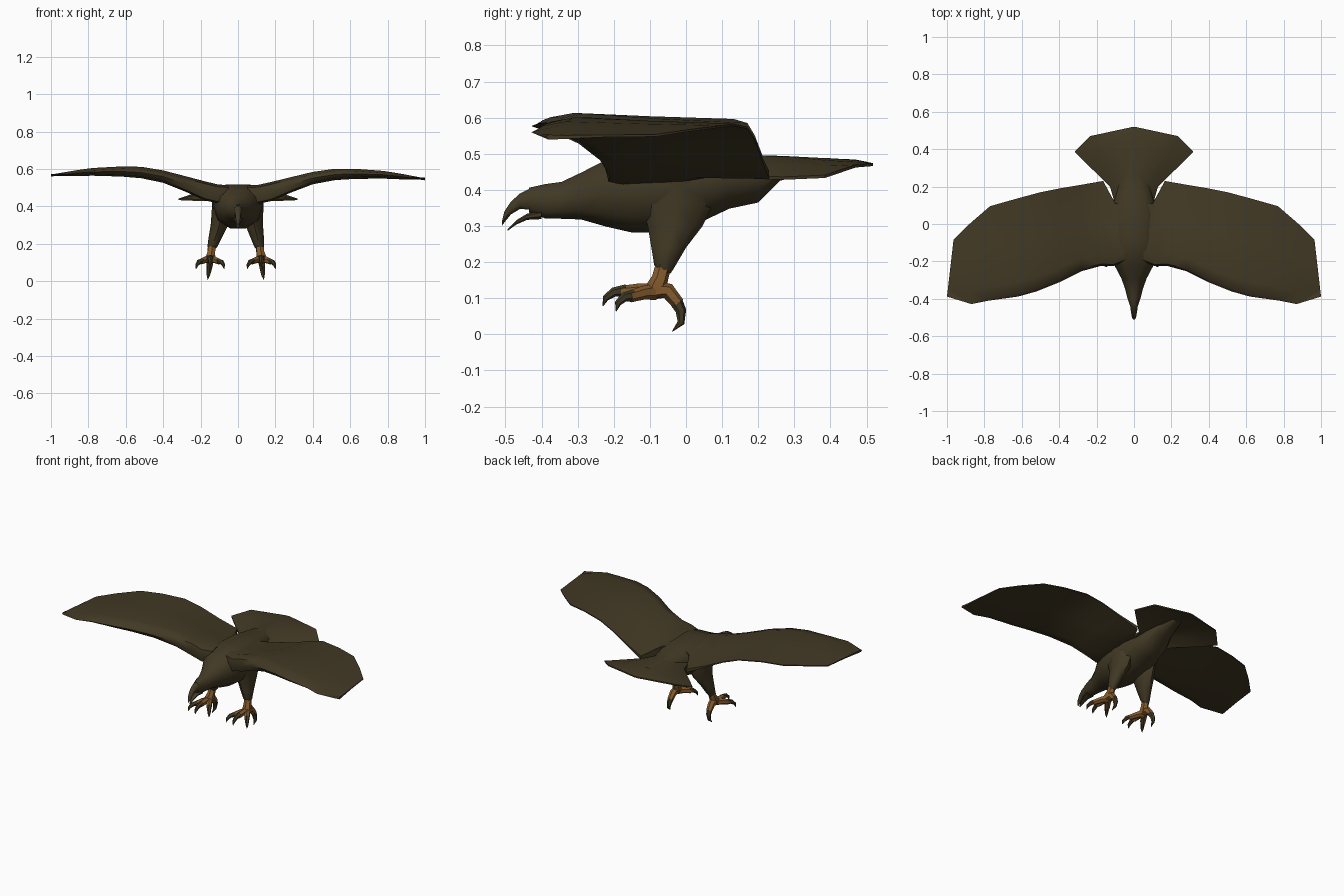
import bpy, bmesh, math
from mathutils import Vector

if "Cube" in bpy.data.objects:
    bpy.data.objects.remove(bpy.data.objects["Cube"])


def material(name, rgb):
    m = bpy.data.materials.new(name)
    m.diffuse_color = (*rgb, 1)
    m.use_nodes = True
    m.node_tree.nodes["Principled BSDF"].inputs["Base Color"].default_value = m.diffuse_color
    return m


BROWN = material("dark brown plumage", (0.054, 0.041, 0.018))
ORANGE = material("orange skin", (0.235, 0.105, 0.026))


def loft(name, rings, mat, angle=50):
    """Skin a closed, capped surface over equal-length rings of points."""
    bm = bmesh.new()
    vs = [[bm.verts.new(p) for p in r] for r in rings]
    n = len(rings[0])
    for a, b in zip(vs, vs[1:]):
        for i in range(n):
            j = (i + 1) % n
            bm.faces.new((a[i], a[j], b[j], b[i]))
    bm.faces.new(vs[0])
    bm.faces.new(vs[-1])
    bmesh.ops.recalc_face_normals(bm, faces=bm.faces)
    me = bpy.data.meshes.new(name)
    bm.to_mesh(me)
    bm.free()
    me.materials.append(mat)
    ob = bpy.data.objects.new(name, me)
    bpy.context.collection.objects.link(ob)
    bpy.ops.object.select_all(action='DESELECT')
    ob.select_set(True)
    bpy.context.view_layer.objects.active = ob
    bpy.ops.object.shade_smooth_by_angle(angle=math.radians(angle))
    return ob


def body_loft(name, stations, sides=10):
    """Stations along y: (y, top z, bottom z, half width); wide ones get a flat back."""
    rings = []
    for y, zt, zb, w in stations:
        ring = []
        for k in range(sides):
            a = math.tau * (k + .5) / sides + math.pi / 2
            c, s = math.cos(a), math.sin(a)
            p = .6 if w > .08 and s > 0 else 1
            s = max(-1, min(1, s / math.cos(math.pi / sides)))
            ring.append((w * math.copysign(abs(c) ** p, c), y,
                         (zt + zb) / 2 + (zt - zb) / 2 * s))
        rings.append(ring)
    return loft(name, rings, BROWN)


def tube(name, pts, mat, sides=6):
    """Tapered tube through (x, y, z, radius) points."""
    ps = [Vector(p[:3]) for p in pts]
    rings = []
    for i, p in enumerate(ps):
        d = (ps[min(i + 1, len(ps) - 1)] - ps[max(i - 1, 0)]).normalized()
        u = d.cross(Vector((1, 0.13, 0))).normalized()
        v = d.cross(u)
        rings.append([p + pts[i][3] * (u * math.cos(t) + v * math.sin(t))
                      for t in (math.tau * k / sides for k in range(sides))])
    return loft(name, rings, mat)


# Body with head, running from face to tail root
body_loft("body", [
    (-.435, .406, .337, .022), (-.39, .416, .321, .037), (-.345, .422, .320, .048),
    (-.29, .448, .318, .068), (-.22, .484, .298, .105), (-.15, .51, .282, .128),
    (-.08, .516, .282, .136), (.05, .512, .315, .132), (.12, .505, .348, .112),
    (.2, .496, .365, .092), (.26, .492, .425, .07), (.40, .488, .470, .03)])

# Open hooked beak
body_loft("upper_beak", [
    (-.42, .41, .345, .025), (-.46, .39, .347, .019), (-.485, .367, .332, .015),
    (-.503, .340, .310, .011), (-.510, .312, .300, .004)], 8)
body_loft("lower_beak", [
    (-.40, .345, .319, .028), (-.44, .334, .317, .019),
    (-.47, .316, .304, .012), (-.495, .291, .286, .004)], 8)

# Wings: (lead x, trail x, lead y, trail y, top z, bottom z, trail z, mid-chord thickness)
WING = [(.05, .05, -.20, .10, .512, .415, .50, .08), (.11, .10, -.225, .11, .516, .415, .49, .085),
        (.18, .165, -.225, .23, .532, .43, .455, .055), (.28, .28, -.252, .21, .558, .475, .497, .042),
        (.40, .40, -.312, .19, .588, .522, .548, .032), (.52, .50, -.36, .17, .606, .545, .58, .027),
        (.62, .64, -.388, .132, .607, .553, .59, .024), (.78, .77, -.41, .095, .597, .556, .586, .018),
        (.87, .88, -.428, .0, .583, .553, .575, .014), (1.0, .965, -.388, -.085, .561, .553, .563, .006)]
for s, side in ((1, "right"), (-1, "left")):
    rings = []
    for xl, xt, yl, yt, zt, zb, ze, th in WING:
        def at(f, z):
            x = s * (xl + (xt - xl) * f)
            return (x, yl + (yt - yl) * f, z - .01 * x)
        m = zt + (ze - zt) * .55
        te = max(.006, (th - .03) * .9)
        rings.append([at(0, zt * .5 + zb * .5), at(.025, zt - .012), at(.15, zt), at(.55, m), at(1, ze),
                      at(1, ze - te), at(.55, m - th), at(.15, zb), at(.03, zb + .01)])
    loft(side + "_wing", rings, BROWN)

# Fanned tail: (y, half width, centre z, edge drop)
rings = []
for y, w, z, drop in [(.10, .10, .495, .05), (.20, .128, .496, .058), (.27, .20, .494, .058),
                      (.385, .318, .488, .047), (.47, .235, .484, .014), (.518, .012, .474, 0)]:
    fs = [-1, -.6, -.25, 0, .25, .6, 1]
    top = [(f * w, y, z - drop * abs(f) ** 1.5) for f in fs]
    rings.append(top + [(a, b, c - .008) for a, b, c in reversed(top)])
loft("tail", rings, BROWN)

# Legs and feet
for s, side in ((1, "right"), (-1, "left")):
    off = -.012

    def P(x, y, z, r):
        return (s * x + off, y, z, r)

    # Feathered thigh: (z, centre x, centre y, radius x, radius y)
    rings = []
    for z, cx, cy, rx, ry in [(.43, .085, -.025, .053, .10), (.36, .088, -.025, .050, .10),
                              (.30, .093, -.03, .047, .076), (.24, .110, -.048, .037, .048),
                              (.185, .125, -.062, .027, .026), (.172, .127, -.062, .018, .018)]:
        rings.append([(s * (cx + rx * math.cos(a)) + off * (.43 - z) / .25, cy + ry * math.sin(a),
                       z - .25 * ry * math.sin(a) * (z < .2))
                      for a in (math.tau * k / 8 for k in range(8))])
    loft(side + "_thigh", rings, BROWN)

    tube(side + "_shank", [P(.127, -.06, .20, .022), P(.131, -.072, .155, .023),
                           P(.136, -.085, .125, .029), P(.137, -.09, .105, .021)], ORANGE)
    # Three front toes spread by sideways reach, each with a curved talon
    for name, dx, reach in (("inner", -.052, .075), ("middle", 0, .10), ("outer", .052, .075)):
        def T(f, z, r):
            return P(.137 + dx * f, -.085 - reach * f, z, r)
        low = 0 if dx == 0 else .014
        tube(f"{side}_{name}_toe", [T(0, .118, .023), T(.45, .122 - low / 2, .019),
                                    T(.95, .118 - low, .016)], ORANGE)
        tube(f"{side}_{name}_talon", [T(.8, .122 - low, .0165), T(1.15, .117 - low, .013),
                                      T(1.38, .10 - low, .009), T(1.45, .078 - low, .001)], BROWN)
    # Hind toe and its long talon
    tube(side + "_hind_toe", [P(.137, -.085, .122, .025), P(.138, -.05, .120, .022),
                              P(.140, -.022, .085, .018)], ORANGE)
    tube(side + "_hind_talon", [P(.139, -.028, .092, .0185), P(.142, -.014, .065, .015),
                                P(.146, -.014, .032, .010), P(.150, -.038, .008, .001)], BROWN)
